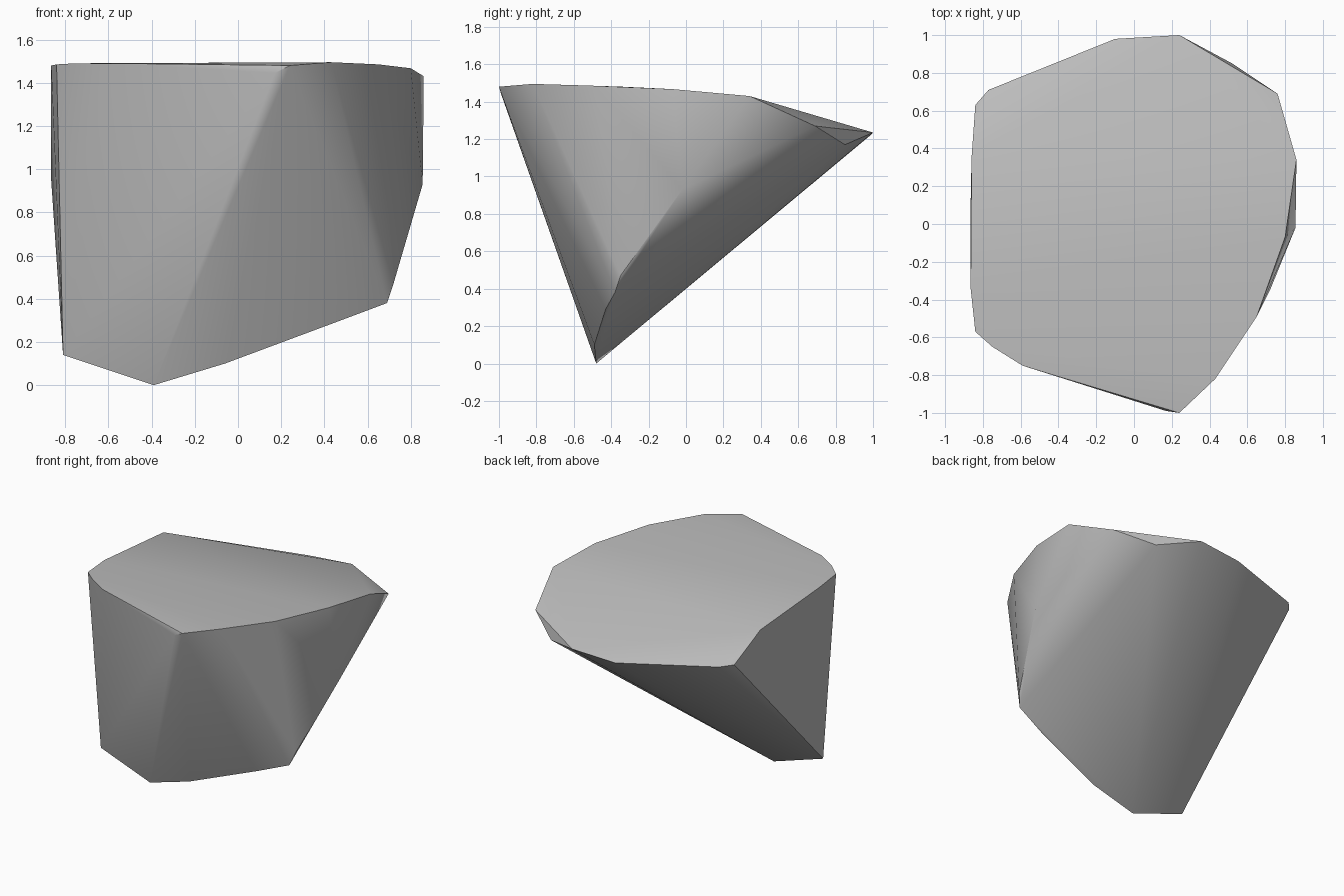
import bpy
import bmesh
from math import radians

cube = bpy.data.objects.get("Cube")
if cube:
    bpy.data.objects.remove(cube, do_unlink=True)

# Stone colour
stone = bpy.data.materials.new("grey stone")
stone.use_nodes = True
colour = (0.5, 0.5, 0.5, 1)
stone.diffuse_color = colour
stone.node_tree.nodes["Principled BSDF"].inputs["Base Color"].default_value = colour

# Corners of the broad top, running around its rim
top_front = [(.17, -.99, 1.445), (.24, -1, 1.48), (.43, -.82, 1.495), (.65, -.49, 1.485),
             (.8, -.07, 1.467), (.86, .34, 1.43)]
top_back = [(.76, .69, 1.27), (.52, .85, 1.17), (.24, 1, 1.235), (-.1, .98, 1.215),
            (-.77, .71, 1.26), (-.84, .63, 1.265)]
top_side = [(-.86, .35, 1.425), (-.865, -.34, 1.48), (-.84, -.57, 1.485),
            (-.75, -.65, 1.49), (-.59, -.75, 1.49)]

# Lower edge, rising from the lowest corner up one side
keel = [(-.81, -.46, .14), (-.39, -.48, 0), (-.06, -.49, .1), (.45, -.43, .29),
        (.69, -.38, .38), (.72, -.35, .47), (.755, -.26, .6), (.855, -.02, .93)]
bulge = [(-.865, .1, .95)]

# Rock body wrapped around the corners
bm = bmesh.new()
for point in top_front + top_back + top_side + keel + bulge:
    bm.verts.new(point)
hull = bmesh.ops.convex_hull(bm, input=bm.verts)
loose = [v for v in bm.verts if not v.link_faces]
bmesh.ops.delete(bm, geom=loose, context="VERTS")
bmesh.ops.recalc_face_normals(bm, faces=bm.faces)
mesh = bpy.data.meshes.new("rock")
bm.to_mesh(mesh)
bm.free()
mesh.materials.append(stone)

rock = bpy.data.objects.new("rock", mesh)
bpy.context.collection.objects.link(rock)
bpy.ops.object.select_all(action="DESELECT")
rock.select_set(True)
bpy.context.view_layer.objects.active = rock
bpy.ops.object.shade_smooth_by_angle(angle=radians(30))
